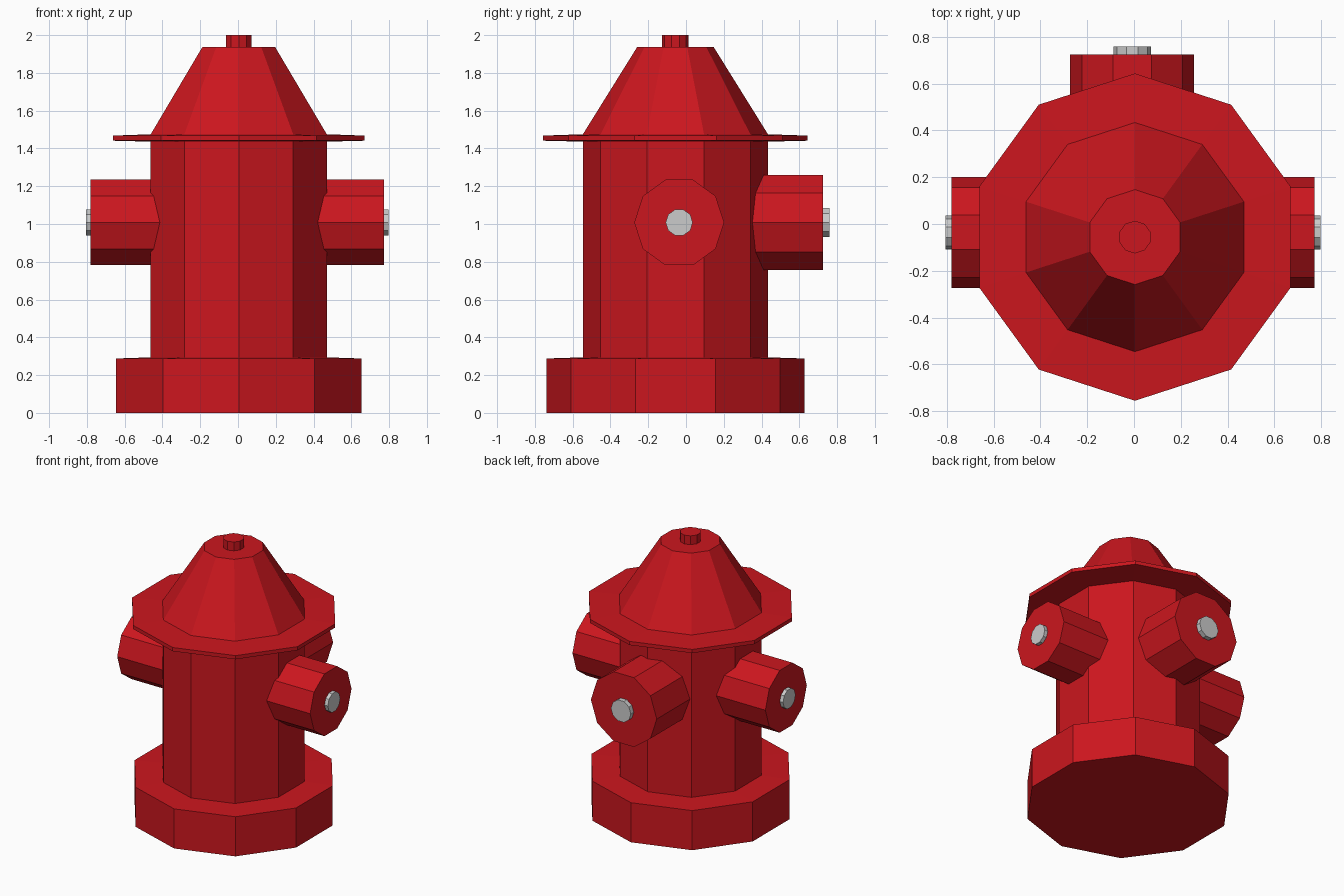
import bpy, bmesh
from math import pi, sin, cos
from mathutils import Matrix, Vector

if "Cube" in bpy.data.objects:
    bpy.data.objects.remove(bpy.data.objects["Cube"])

SIDES = 10
red = bpy.data.materials.new("red_paint")
red.diffuse_color = (0.60, 0.008, 0.013, 1)
red.use_nodes = True
red.node_tree.nodes["Principled BSDF"].inputs["Base Color"].default_value = red.diffuse_color


def lathe(name, profile, origin, rot=Matrix(), mat=None):
    """Spin (radius, height) points into a capped ten-sided solid."""
    bm = bmesh.new()
    rings = []
    for r, h in profile:
        rings.append([bm.verts.new((r * cos(a), r * sin(a), h))
                      for a in (pi / 2 + 2 * pi * i / SIDES for i in range(SIDES))])
    for lo, hi in zip(rings, rings[1:]):
        for i in range(SIDES):
            j = (i + 1) % SIDES
            bm.faces.new((lo[i], lo[j], hi[j], hi[i]))
    bm.faces.new(rings[0][::-1])
    bm.faces.new(rings[-1])
    bm.transform(Matrix.Translation(Vector(origin)) @ rot)
    mesh = bpy.data.meshes.new(name)
    bm.to_mesh(mesh)
    bm.free()
    if mat:
        mesh.materials.append(mat)
    obj = bpy.data.objects.new(name, mesh)
    bpy.context.collection.objects.link(obj)
    return obj


CX, CY = 0.004, -0.056

# Foot, barrel, flange and tapered bonnet in one profile
lathe("hydrant_body", [(0.683, 0), (0.683, 0.288), (0.49, 0.294), (0.49, 1.436),
                       (0.70, 1.441), (0.70, 1.468), (0.49, 1.475), (0.203, 1.936)],
      (CX, CY, 0), mat=red)

# Operating nut on top
lathe("top_nut", [(0.07, 1.93), (0.07, 2.0)], (CX, CY, 0), mat=red)

# Side outlets with grey nuts
for side, s in (("left", -1), ("right", 1)):
    rot = Matrix.Rotation(s * pi / 2, 4, 'Y')
    pos = (-0.004, -0.036, 1.008)
    lathe(side + "_outlet", [(0.238, 0.38), (0.238, 0.776)], pos, rot, red)
    lathe(side + "_outlet_nut", [(0.072, 0.77), (0.072, 0.802)], pos, rot)

# Larger back outlet with grey nut
rot = Matrix.Rotation(-pi / 2, 4, 'X') @ Matrix.Rotation(pi / 2, 4, 'Z')
pos = (-0.008, 0, 1.008)
lathe("back_outlet", [(0.265, 0.33), (0.265, 0.726)], pos, rot, red)
lathe("back_outlet_nut", [(0.08, 0.72), (0.08, 0.76)], pos, rot)
